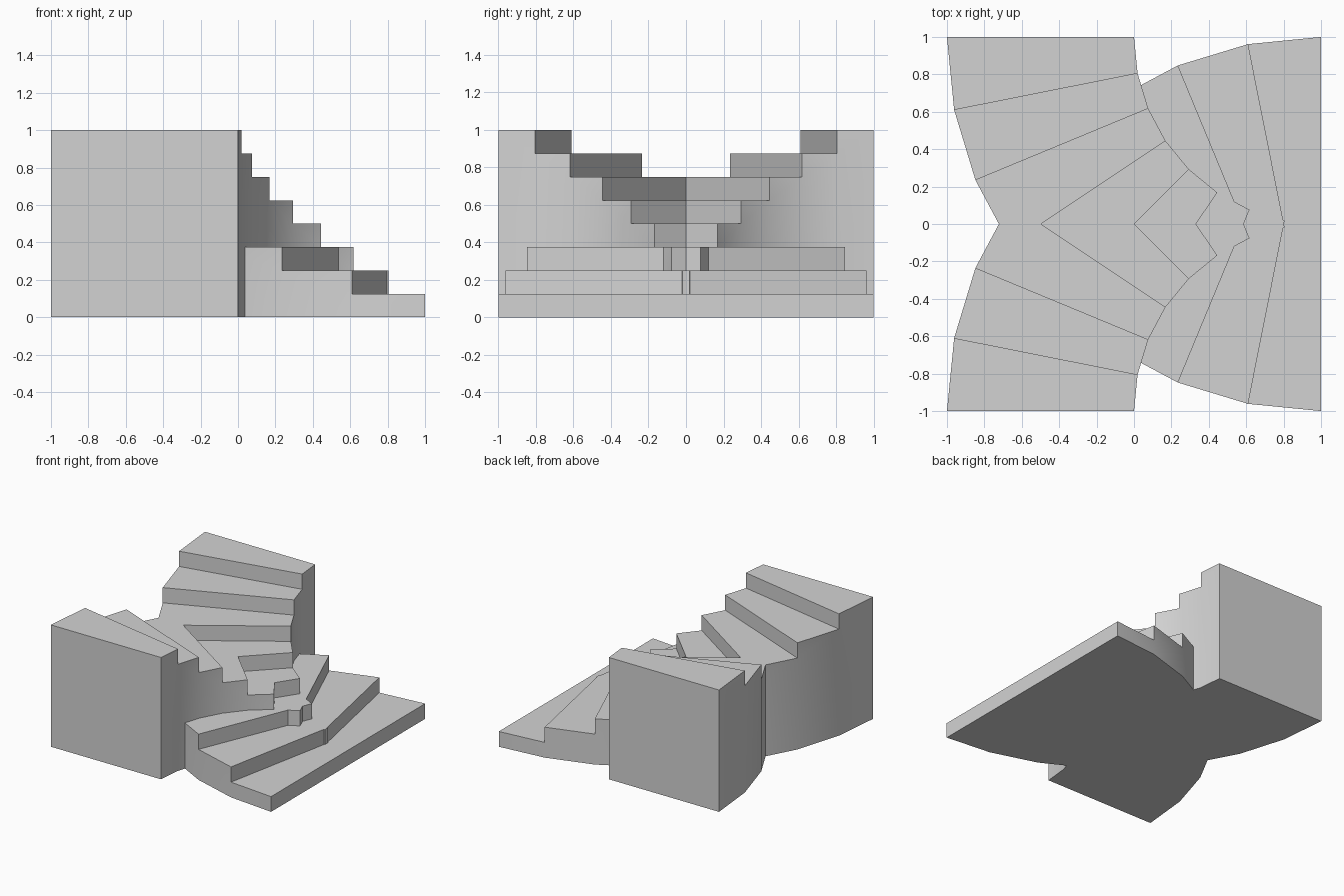
import bpy, bmesh
from math import sin, cos, pi, radians

STEPS = 8
RISE = 1 / STEPS
INNER, OUTER = 1.0, 2.0

cube = bpy.data.objects.get("Cube")
if cube:
    bpy.data.objects.remove(cube, do_unlink=True)

stone = bpy.data.materials.new("grey stone")
stone.use_nodes = True
grey = (0.65, 0.65, 0.65, 1)
stone.diffuse_color = grey
stone.node_tree.nodes["Principled BSDF"].inputs["Base Color"].default_value = grey


def curved_stair(name, side):
    """Solid quarter-turn stair winding around the corner (1, side)."""
    bm = bmesh.new()
    cache = {}

    def vert(radius, i, level):
        key = (radius, i, level)
        if key not in cache:
            a = i * pi / 2 / STEPS
            cache[key] = bm.verts.new((1 - radius * cos(a),
                                       side * (1 - radius * sin(a)),
                                       level * RISE))
        return cache[key]

    def across(i, low, high):
        # Upright face spanning the stair's width
        bm.faces.new([vert(INNER, i, low), vert(OUTER, i, low),
                      vert(OUTER, i, high), vert(INNER, i, high)])

    for i in range(STEPS):
        top = STEPS - i
        # Tread and underside
        for level in (top, 0):
            bm.faces.new([vert(INNER, i, level), vert(OUTER, i, level),
                          vert(OUTER, i + 1, level), vert(INNER, i + 1, level)])
        # Curved side walls, sharing the next tread's corner
        for radius in (INNER, OUTER):
            wall = [vert(radius, i, 0), vert(radius, i + 1, 0)]
            if top > 1:
                wall.append(vert(radius, i + 1, top - 1))
            wall += [vert(radius, i + 1, top), vert(radius, i, top)]
            bm.faces.new(wall)
        # Riser down to the next tread
        across(i + 1, top - 1, top)
    # Tall end wall
    across(0, 0, STEPS)

    bmesh.ops.recalc_face_normals(bm, faces=bm.faces)
    mesh = bpy.data.meshes.new(name)
    bm.to_mesh(mesh)
    bm.free()
    mesh.materials.append(stone)
    obj = bpy.data.objects.new(name, mesh)
    bpy.context.collection.objects.link(obj)

    # Smooth curved walls, crisp steps
    bpy.ops.object.select_all(action='DESELECT')
    obj.select_set(True)
    bpy.context.view_layer.objects.active = obj
    bpy.ops.object.shade_smooth_by_angle(angle=radians(30))


# Two mirrored flights merging at the foot
curved_stair("left_curved_stair", 1)
curved_stair("right_curved_stair", -1)
